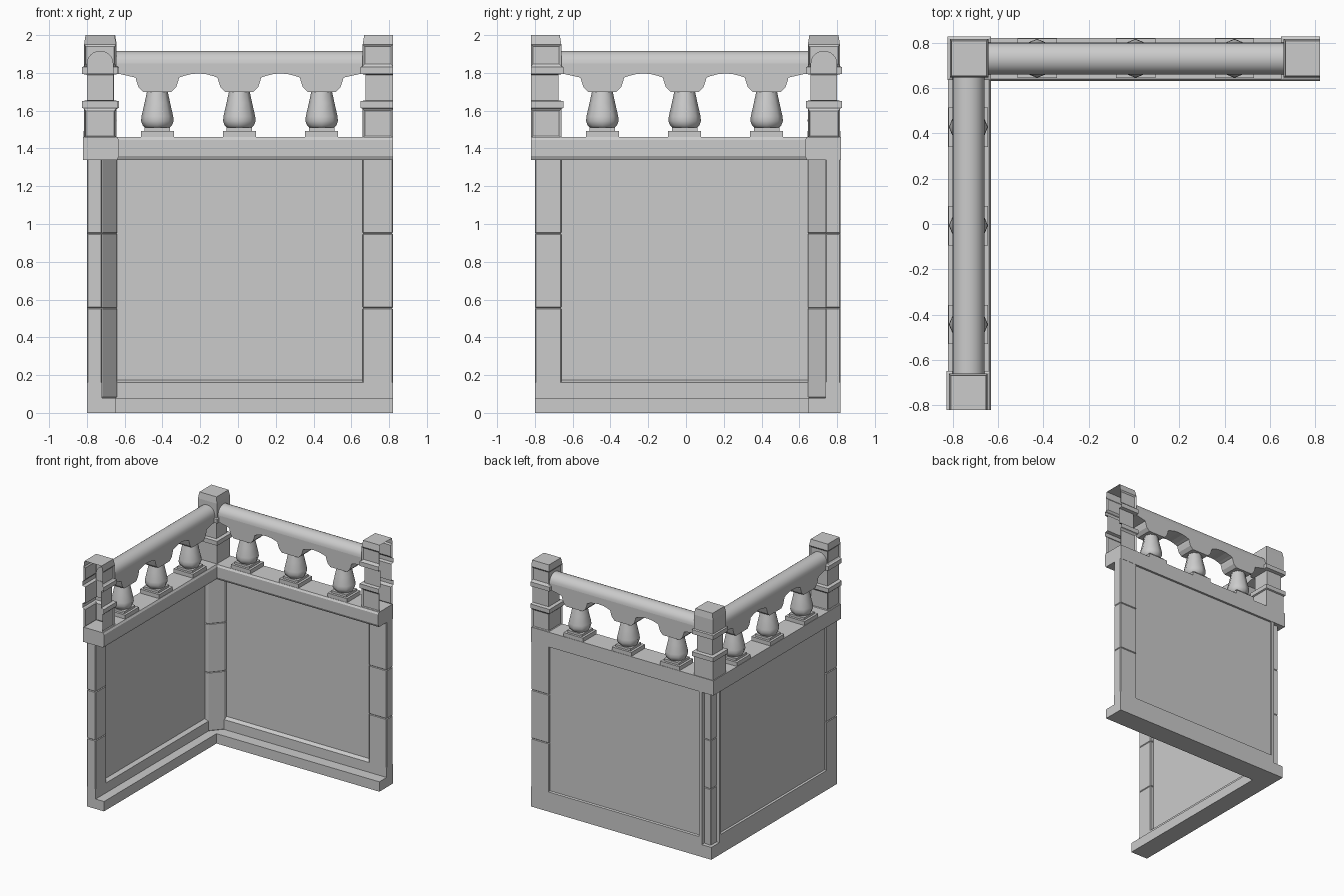
import bpy, bmesh, math
from mathutils import Matrix, Vector

cube = bpy.data.objects.get("Cube")
if cube:
    bpy.data.objects.remove(cube)

stone = bpy.data.materials.new("grey_stone")
stone.use_nodes = True
stone.diffuse_color = (0.6, 0.6, 0.6, 1)
stone.node_tree.nodes["Principled BSDF"].inputs["Base Color"].default_value = (0.6, 0.6, 0.6, 1)

# Each wing is built along s (length), t (towards the outside) and z
BACK = Matrix(((1, 0, 0, 0), (0, 1, 0, 0.73), (0, 0, 1, 0), (0, 0, 0, 1)))
LEFT = Matrix(((0, -1, 0, -0.73), (-1, 0, 0, 0), (0, 0, 1, 0), (0, 0, 0, 1)))


def finish(name, bm, wing, smooth=None):
    bm.transform(wing)
    bmesh.ops.recalc_face_normals(bm, faces=bm.faces)
    mesh = bpy.data.meshes.new(name)
    bm.to_mesh(mesh)
    bm.free()
    mesh.materials.append(stone)
    if smooth:
        mesh.shade_smooth()
        mesh.set_sharp_from_angle(angle=math.radians(smooth))
    obj = bpy.data.objects.new(name, mesh)
    bpy.context.collection.objects.link(obj)
    return obj


def prism(name, points, place, lo, hi, wing, smooth=None):
    """Sweep a flat outline from lo to hi; place turns (a, b, depth) into (s, t, z)."""
    bm = bmesh.new()
    face = bm.faces.new([bm.verts.new(place(a, b, lo)) for a, b in points])
    ext = bmesh.ops.extrude_face_region(bm, geom=[face], use_keep_orig=True)
    move = Vector(place(0, 0, hi)) - Vector(place(0, 0, lo))
    bmesh.ops.translate(bm, vec=move, verts=[v for v in ext["geom"] if isinstance(v, bmesh.types.BMVert)])
    return finish(name, bm, wing, smooth)


def along(a, b, d):      # section (t, z) swept along s
    return (d, a, b)


def across(a, b, d):     # elevation (s, z) swept across t
    return (a, d, b)


def upward(a, b, d):     # plan (s, t) swept up z
    return (a, b, d)


def box(name, s, t, z, wing, bevel=0):
    obj = prism(name, [(s[0], t[0]), (s[1], t[0]), (s[1], t[1]), (s[0], t[1])], upward, *z, wing)
    if bevel:
        mod = obj.modifiers.new("joint", "BEVEL")
        mod.width = bevel
        mod.segments = 1
    return obj


def post(name, centre, wing, cut=None):
    """Square post of stacked mouldings; cut leaves an open flat end."""
    profile = [(0.085, 1.455), (0.085, 1.61), (0.096, 1.615), (0.096, 1.65), (0.07, 1.655),
               (0.07, 1.79), (0.096, 1.795), (0.096, 1.83), (0.085, 1.835),
               (0.085, 1.95), (0.077, 2.0)]
    bm = bmesh.new()
    rings = []
    for half, z in profile:
        hi = cut if cut else centre + half
        rings.append([bm.verts.new((s, t, z)) for s, t in
                      ((centre - half, -half), (hi, -half), (hi, half), (centre - half, half))])
    panels = []
    for i, (a, b) in enumerate(zip(rings, rings[1:])):
        for k in range(4):
            if cut and k == 1:
                continue
            f = bm.faces.new((a[k], a[(k + 1) % 4], b[(k + 1) % 4], b[k]))
            if cut and i in (0, 9 - 1):
                panels.append(f)
    bm.faces.new(rings[-1])
    bm.normal_update()
    if panels:
        bmesh.ops.inset_individual(bm, faces=panels, thickness=0.016, depth=-0.008)
    finish(name, bm, wing)


def baluster(name, s, wing):
    for step, (half, lo, hi) in enumerate(((0.087, 1.455, 1.492), (0.068, 1.492, 1.51))):
        box(f"{name}_foot_{step + 1}", (s - half, s + half), (-half, half), (lo, hi), wing)
    profile = [(0.06, 1.505), (0.078, 1.523), (0.086, 1.545), (0.084, 1.57),
               (0.068, 1.64), (0.053, 1.71)]
    bm = bmesh.new()
    sides = 8
    rings = [[bm.verts.new((s + r * math.cos(k * math.tau / sides), r * math.sin(k * math.tau / sides), z))
              for k in range(sides)] for r, z in profile]
    for a, b in zip(rings, rings[1:]):
        for k in range(sides):
            bm.faces.new((a[k], a[(k + 1) % sides], b[(k + 1) % sides], b[k]))
    bm.faces.new(rings[0])
    bm.faces.new(rings[-1])
    finish(name, bm, wing, 50)


def build_wing(tag, wing, wall, end, start):
    spots = (-0.427, 0.007, 0.443)
    inner, outer = wall
    # Plinth, lower rail with sloped sill, and recessed panel
    box(tag + "_plinth", (start, end), (-0.085, outer), (0, 0.08), wing)
    prism(tag + "_lower_rail", [(inner, 0.08), (outer, 0.08), (outer, 0.16), (inner + 0.03, 0.175), (inner, 0.16)],
          along, -0.70, end, wing)
    box(tag + "_panel", (-0.70, end - 0.1), (inner + 0.03, outer - 0.015), (0.1, 1.36), wing)
    box(tag + "_panel_edge", (-0.715, -0.69), (inner + 0.02, outer), (0.08, 1.35), wing)
    box(tag + "_corner_plinth", (-0.80, -0.70), (inner, outer), (0.0, 0.1), wing)
    # End jamb in three jointed blocks
    for i, (lo, hi) in enumerate(((0.08, 0.555), (0.555, 0.95), (0.95, 1.35))):
        box(f"{tag}_jamb_{i + 1}", (0.66, end), (inner, outer), (lo, hi), wing, 0.005)
    # Ledge above the wall
    prism(tag + "_ledge", [(-0.09, 1.34), (0.09, 1.34), (0.09, 1.46), (-0.09, 1.46),
                           (-0.1, 1.445), (-0.1, 1.36)], along, -0.82, 0.82, wing)
    # Handrail with a rounded top
    arc = [(0.07 * math.cos(math.pi * k / 12), 1.85 + 0.067 * math.sin(math.pi * k / 12)) for k in range(13)]
    prism(tag + "_handrail", arc, along, -0.66, 0.68, wing, 40)
    # Arched underside with a bracket above every baluster
    bracket = [(-0.115, 1.775), (-0.112, 1.76), (-0.1, 1.725), (-0.075, 1.70)]
    under = [(-0.66, 1.795), (-0.62, 1.793)]
    for n, s in enumerate(spots):
        under += [(s + x, z) for x, z in bracket]
        under += [(s - x, z) for x, z in reversed(bracket)]
        if n < 2:
            middle = (s + spots[n + 1]) / 2
            for k in range(-2, 3):
                under.append((middle + 0.04 * k, 1.797 - 0.0035 * k * k))
    under += [(0.64, 1.793), (0.68, 1.795), (0.68, 1.85), (-0.66, 1.85)]
    prism(tag + "_arches", under, across, -0.07, 0.07, wing)
    for n, s in enumerate(spots):
        baluster(f"{tag}_baluster_{n + 1}", s, wing)
    post(tag + "_end_post", 0.745, wing, 0.82)


build_wing("back", BACK, (0.008, 0.088), 0.82, -0.80)
build_wing("left", LEFT, (-0.01, 0.07), 0.80, -0.645)

# Corner post and the chamfered column of jointed blocks below it
post("corner_post", -0.727, BACK)
column = [(-0.72, -0.085), (-0.64, 0.008), (-0.64, 0.045), (-0.775, 0.06), (-0.775, -0.085)]
for i, (lo, hi) in enumerate(((0.08, 0.555), (0.555, 0.95), (0.95, 1.35))):
    block = prism(f"corner_column_{i + 1}", column, upward, lo, hi, BACK)
    joint = block.modifiers.new("joint", "BEVEL")
    joint.width = 0.004
    joint.segments = 1
